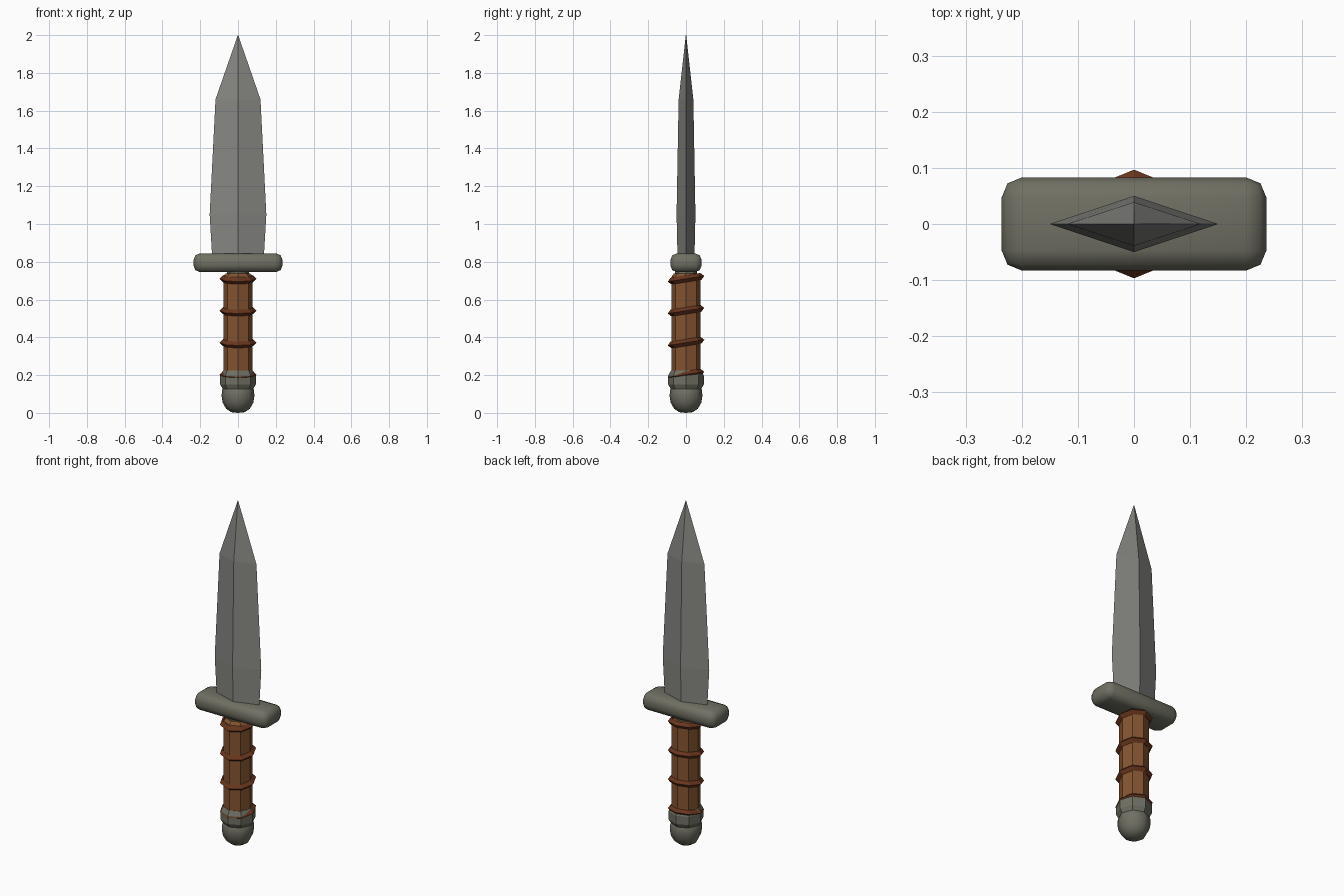
import bpy, bmesh
from math import cos, sin, pi, radians
from mathutils import Matrix

cube = bpy.data.objects.get("Cube")
if cube:
    bpy.data.objects.remove(cube, do_unlink=True)


def material(name, rgb, rough):
    m = bpy.data.materials.new(name)
    m.use_nodes = True
    m.diffuse_color = (*rgb, 1)
    bsdf = m.node_tree.nodes["Principled BSDF"]
    bsdf.inputs["Base Color"].default_value = (*rgb, 1)
    bsdf.inputs["Roughness"].default_value = rough
    return m


STEEL = material("blade steel", (0.24, 0.24, 0.225), 0.5)
IRON = material("dark iron", (0.16, 0.16, 0.125), 0.6)
LEATHER = material("brown leather", (0.23, 0.088, 0.03), 0.8)
CORD = material("dark leather cord", (0.14, 0.036, 0.013), 0.8)


def make_object(name, bm, mat, smooth=None):
    bmesh.ops.recalc_face_normals(bm, faces=bm.faces)
    mesh = bpy.data.meshes.new(name)
    bm.to_mesh(mesh)
    bm.free()
    mesh.materials.append(mat)
    ob = bpy.data.objects.new(name, mesh)
    bpy.context.collection.objects.link(ob)
    if smooth:
        bpy.ops.object.select_all(action="DESELECT")
        ob.select_set(True)
        bpy.context.view_layer.objects.active = ob
        bpy.ops.object.shade_smooth_by_angle(angle=radians(smooth))
    return ob


def loft(name, sections, sides, mat, smooth=None):
    """Stack rings of (x radius, y radius, z) with corners on the axes."""
    bm = bmesh.new()
    rings = [[bm.verts.new((rx * cos(2 * pi * i / sides), ry * sin(2 * pi * i / sides), z))
              for i in range(sides)] for rx, ry, z in sections]
    for a, b in zip(rings, rings[1:]):
        for i in range(sides):
            j = (i + 1) % sides
            bm.faces.new((a[i], a[j], b[j], b[i]))
    bm.faces.new(rings[0][::-1])
    bm.faces.new(rings[-1])
    bmesh.ops.remove_doubles(bm, verts=bm.verts, dist=0.0005)
    return make_object(name, bm, mat, smooth)


def lathe(name, profile, sides, mat, smooth=None):
    return loft(name, [(r, r, z) for r, z in profile], sides, mat, smooth)


# Diamond-section blade with a tapering point
loft("blade", [(0.137, 0.045, 0.83), (0.15, 0.05, 1.05),
               (0.119, 0.039, 1.66), (0.001, 0.001, 2.0)], 4, STEEL)

# Rounded crossguard
bm = bmesh.new()
bmesh.ops.create_cube(bm, size=1, matrix=Matrix.Translation((0, 0, 0.795))
                      @ Matrix.Diagonal((0.472, 0.166, 0.1, 1)))
bmesh.ops.bevel(bm, geom=bm.edges[:], offset=0.036, segments=2, profile=0.5, affect="EDGES")
make_object("crossguard", bm, IRON, 50)

# Octagonal grip and neck under the guard
lathe("grip", [(0.078, 0.18), (0.078, 0.72), (0.064, 0.738)], 8, LEATHER)
lathe("neck", [(0.058, 0.72), (0.058, 0.76)], 8, IRON)

# Pommel collar and rounded pommel
lathe("pommel_collar", [(0.08, 0.125), (0.094, 0.15), (0.094, 0.198), (0.08, 0.224)], 8, IRON)
lathe("pommel", [(0.002, 0), (0.036, 0.004), (0.063, 0.022), (0.081, 0.054),
                 (0.087, 0.09), (0.084, 0.122), (0.074, 0.14)], 8, IRON, 50)


# Tilted cord rings with a pointed cross-section
def cord_ring(name, z):
    bm = bmesh.new()
    loops = []
    for i in range(8):
        a = 2 * pi * i / 8
        loops.append([bm.verts.new(((0.08 + 0.018 * cos(t)) * cos(a),
                                    (0.08 + 0.018 * cos(t)) * sin(a), 0.018 * sin(t)))
                      for t in (0, pi / 2, pi, 3 * pi / 2)])
    for i in range(8):
        a, b = loops[i], loops[(i + 1) % 8]
        for k in range(4):
            n = (k + 1) % 4
            bm.faces.new((a[k], b[k], b[n], a[n]))
    ob = make_object(name, bm, CORD)
    ob.rotation_euler.x = radians(9)
    ob.location.z = z


for i in range(4):
    cord_ring(f"cord_ring_{i + 1}", 0.203 + 0.169 * i)
